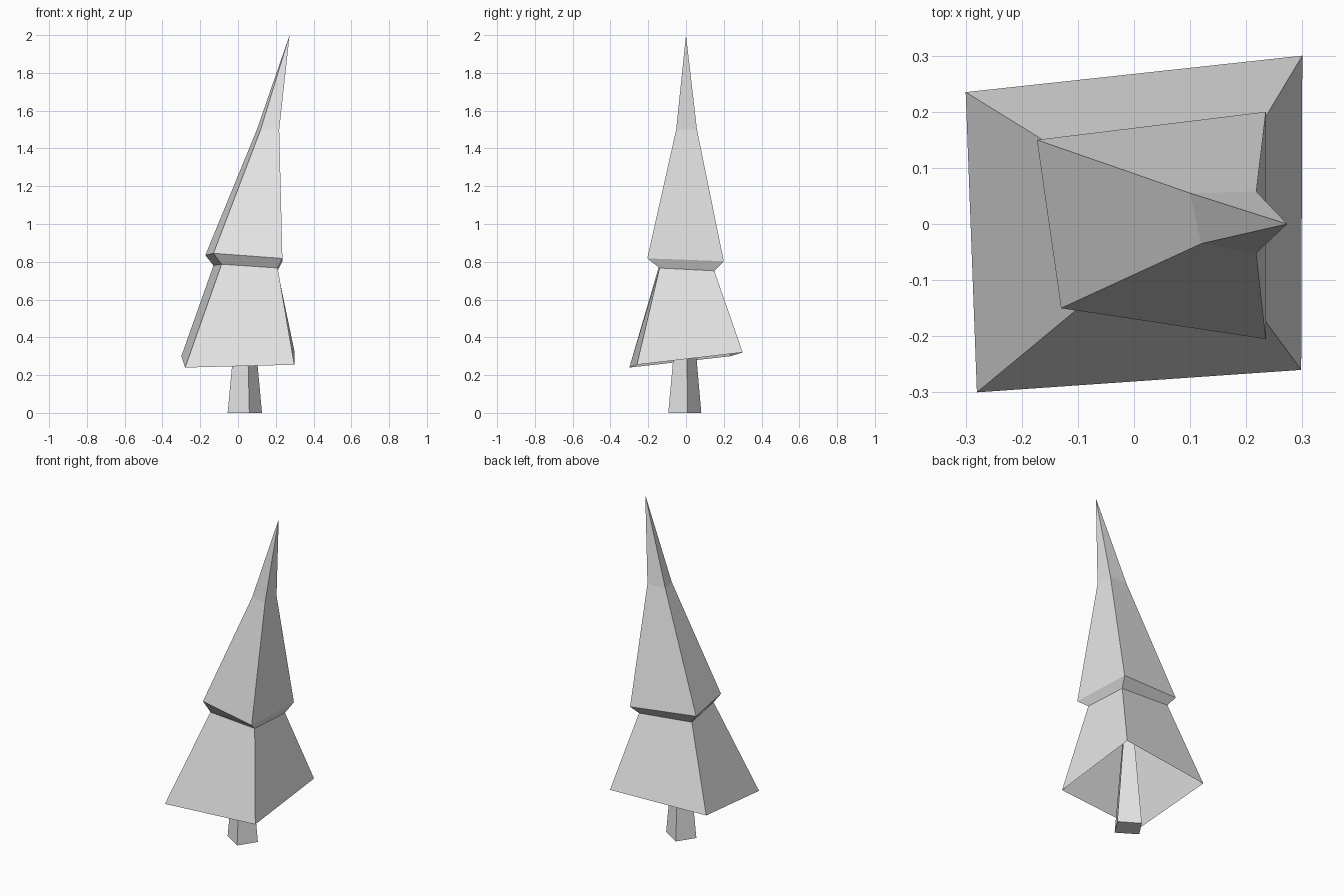
import bpy
import bmesh

default_cube = bpy.data.objects.get("Cube")
if default_cube:
    bpy.data.objects.remove(default_cube, do_unlink=True)


def make_material(name, colour):
    material = bpy.data.materials.new(name)
    material.use_nodes = True
    material.diffuse_color = colour
    material.node_tree.nodes["Principled BSDF"].inputs["Base Color"].default_value = colour
    return material


def loft(name, rings, material, tip=None, cap_start=False, cap_end=False):
    """Join four-cornered rings with flat faces, optionally ending in a point."""
    bm = bmesh.new()
    loops = [[bm.verts.new(corner) for corner in ring] for ring in rings]
    for lower, upper in zip(loops, loops[1:]):
        for i in range(len(lower)):
            j = (i + 1) % len(lower)
            bm.faces.new((lower[i], lower[j], upper[j], upper[i]))
    if tip:
        point = bm.verts.new(tip)
        last = loops[-1]
        for i in range(len(last)):
            bm.faces.new((last[i], last[(i + 1) % len(last)], point))
    if cap_start:
        bm.faces.new(reversed(loops[0]))
    if cap_end:
        bm.faces.new(loops[-1])
    mesh = bpy.data.meshes.new(name)
    bm.to_mesh(mesh)
    bm.free()
    mesh.materials.append(material)
    obj = bpy.data.objects.new(name, mesh)
    bpy.context.collection.objects.link(obj)
    return obj


grey = make_material("plain grey", (0.8, 0.8, 0.8, 1.0))

# Leaning foliage: corners run front right, front left, back left, back right
skirt = [(-.28, -.3, .24), (.298, -.26, .255), (.3, .3, .32), (-.3, .235, .3)]
neck = [(-.087, -.14, .787), (.21, -.14, .767), (.21, .15, .752), (-.13, .13, .78)]
eave = [(-.13, -.15, .845), (.235, -.205, .818), (.235, .2, .803), (-.173, .15, .835)]
shoulder = [(.12, -.035, 1.5), (.218, -.052, 1.5), (.218, .058, 1.5), (.1, .055, 1.5)]
loft("foliage", [skirt, neck, eave, shoulder], grey, tip=(.273, 0, 2))

# Turned, tapering trunk reaching up inside the open skirt
footprint = [(.023, -.09), (.09, .013), (-.025, .085), (-.092, -.017)]


def trunk_ring(z, scale):
    return [(.037 + x * scale, -.004 + y * scale, z) for x, y in footprint]


loft("trunk", [trunk_ring(0, 1), trunk_ring(.75, .23)], grey,
     cap_start=True, cap_end=True)
